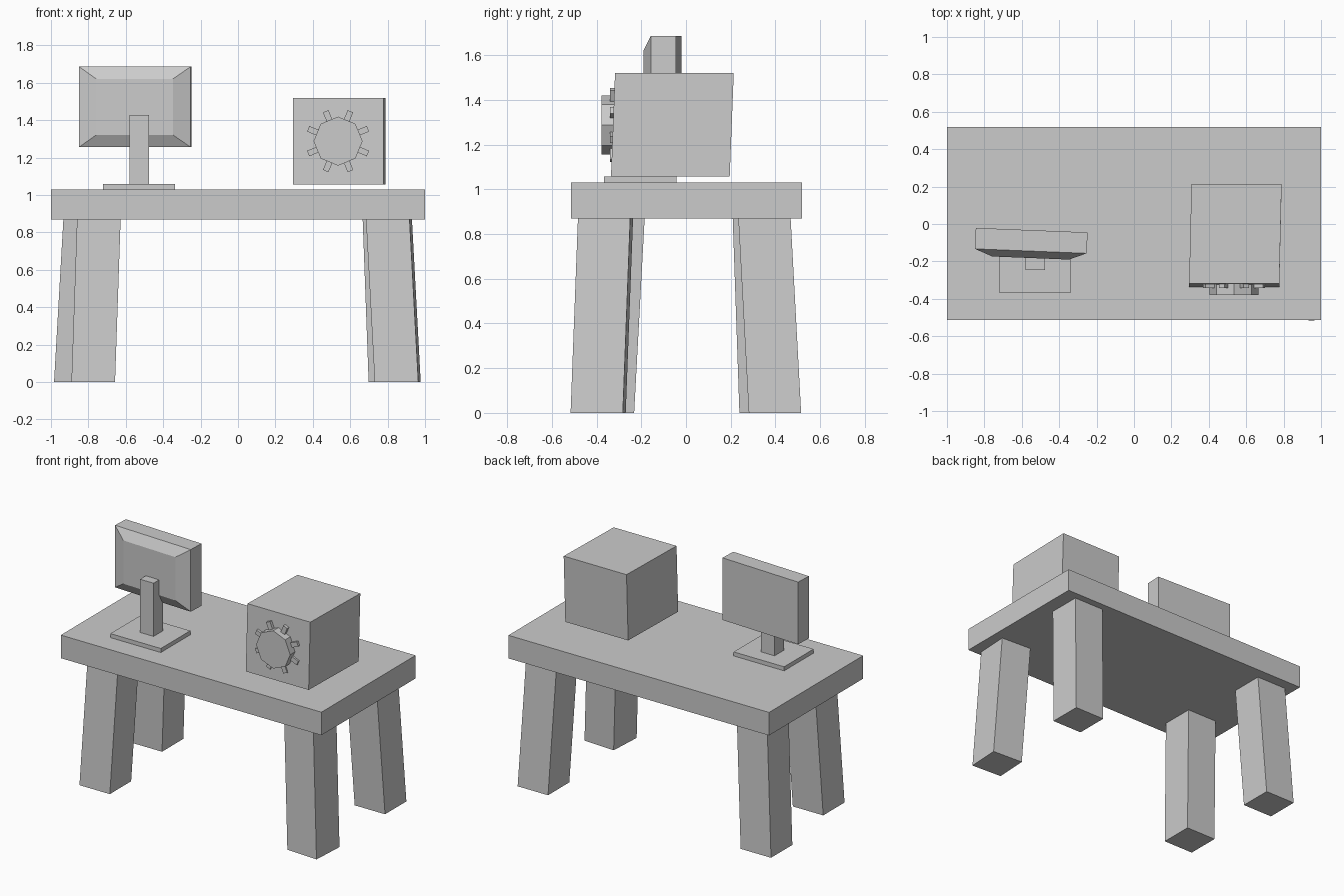
import bpy
from math import radians, sin, cos, pi
from mathutils import Matrix, Vector

if "Cube" in bpy.data.objects:
    bpy.data.objects.remove(bpy.data.objects["Cube"])


def loft(name, rings, matrix=None):
    """Closed solid through a stack of equally sized point rings."""
    n = len(rings[0])
    verts = [p for ring in rings for p in ring]
    faces = [tuple(reversed(range(n))), tuple(range(len(verts) - n, len(verts)))]
    for r in range(len(rings) - 1):
        for i in range(n):
            j = (i + 1) % n
            faces.append((r * n + i, r * n + j, (r + 1) * n + j, (r + 1) * n + i))
    mesh = bpy.data.meshes.new(name)
    mesh.from_pydata(verts, [], faces)
    if matrix:
        mesh.transform(matrix)
    obj = bpy.data.objects.new(name, mesh)
    bpy.context.collection.objects.link(obj)
    return obj


def rect(cx, cy, w, d, z, turn=0):
    """Rectangle ring at height z, turned about its own centre."""
    rot = Matrix.Rotation(radians(turn), 3, 'Z')
    corners = ((-w, -d), (w, -d), (w, d), (-w, d))
    return [Vector((cx, cy, z)) + rot @ Vector((x / 2, y / 2, 0)) for x, y in corners]


def box(name, x0, x1, y0, y1, z0, z1):
    c = ((x0 + x1) / 2, (y0 + y1) / 2, x1 - x0, y1 - y0)
    return loft(name, [rect(*c, z0), rect(*c, z1)])


# Table top
box("table_top", -1, 1, -0.514, 0.518, 0.87, 1.03)

# Splayed legs: foot centre, lean from foot to table, turn
legs = {
    "front_left_leg": (-0.774, -0.349, 0.030, 0.047, 0),
    "front_right_leg": (0.854, -0.393, -0.047, 0.033, -3.2),
    "back_right_leg": (0.815, 0.398, -0.032, -0.047, 0),
    "back_left_leg": (-0.867, 0.356, 0.050, -0.030, 0),
}
for name, (x, y, dx, dy, turn) in legs.items():
    loft(name, [rect(x, y, 0.233, 0.234, 0, turn),
                rect(x + dx, y + dy, 0.233, 0.234, 0.872, turn)])

# Monitor stand
box("monitor_base", -0.723, -0.336, -0.366, -0.043, 1.03, 1.058)
box("monitor_post", -0.580, -0.476, -0.245, -0.142, 1.058, 1.427)

# Monitor: slab with a sloped rear housing, built along local z then stood up
place = (Matrix.Translation((-0.547, -0.033, 1.471))
         @ Matrix.Rotation(radians(-2.3), 4, 'Z')
         @ Matrix.Rotation(radians(90), 4, 'X'))
loft("monitor", [rect(0, 0, 0.598, 0.431, 0),
                 rect(0, 0, 0.598, 0.431, 0.112),
                 rect(0, 0, 0.411, 0.300, 0.149)], place)

# Computer case, slightly skewed
skew = Matrix.Identity(4)
skew[0][1] = 0.023
skew[1][2] = 0.039
place = Matrix.Translation((0.542, -0.061, 1.288)) @ skew
loft("computer_case", [rect(0, 0, 0.482, 0.531, -0.2315),
                       rect(0, 0, 0.482, 0.531, 0.2315)], place)

# Octagonal fan hub on the case front
hub_x, hub_z = 0.535, 1.288
rings = [[(hub_x + 0.131 * cos(k * pi / 4), y, hub_z + 0.131 * sin(k * pi / 4))
          for k in range(8)] for y in (-0.31, -0.379)]
loft("fan_hub", rings)

# Fan teeth between the hub corners
for k in range(8):
    turn = Matrix.Translation((hub_x, 0, hub_z)) @ Matrix.Rotation((k + 0.5) * pi / 4, 4, 'Y')
    tooth = box(f"fan_tooth_{k + 1}", 0.11, 0.173, -0.341, -0.31, -0.016, 0.016)
    tooth.data.transform(turn)
